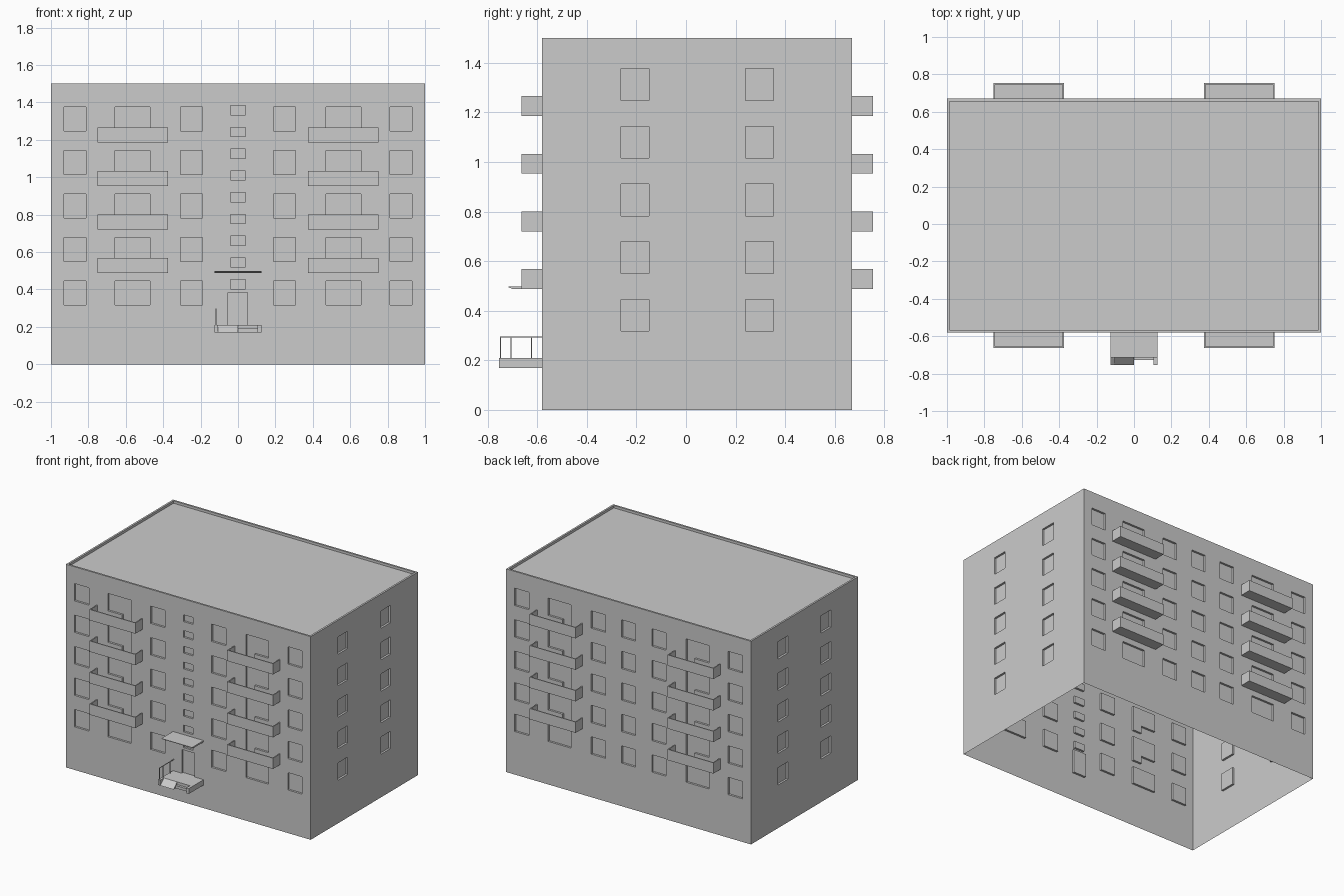
import bpy, bmesh
from mathutils import Vector

if "Cube" in bpy.data.objects:
    bpy.data.objects.remove(bpy.data.objects["Cube"])

HX, Y0, Y1, H = 1.0, -0.58, 0.67, 1.5
YC, HY = (Y0 + Y1) / 2, (Y1 - Y0) / 2
PITCH, DEPTH = 0.2325, 0.015
ROWS = [0.318 + PITCH * i for i in range(5)]


def finish(name, bm):
    me = bpy.data.meshes.new(name)
    bm.to_mesh(me)
    bm.free()
    ob = bpy.data.objects.new(name, me)
    bpy.context.collection.objects.link(ob)
    return ob


def prism(bm, profile, x0, x1):
    """Extrude a (y, z) profile along x."""
    a = [bm.verts.new((x0, y, z)) for y, z in profile]
    b = [bm.verts.new((x1, y, z)) for y, z in profile]
    n = len(profile)
    bm.faces.new(a)
    bm.faces.new(b[::-1])
    for i in range(n):
        j = (i + 1) % n
        bm.faces.new((a[i], b[i], b[j], a[j]))


def solids(name, parts):
    """Each part: (profile, x0, x1)."""
    bm = bmesh.new()
    for p in parts:
        prism(bm, *p)
    bmesh.ops.recalc_face_normals(bm, faces=bm.faces[:])
    return finish(name, bm)


def box(x0, x1, y0, y1, z0, z1):
    return ([(y0, z0), (y1, z0), (y1, z1), (y0, z1)], x0, x1)


def wall(bm, centre, u, half, holes):
    """Wall sheet with every hole (u0, u1, z0, z1) pushed inwards."""
    u, c = Vector(u), Vector(centre)
    inward = Vector((0, 0, 1)).cross(u)
    us = sorted({-half, half} | {round(v, 4) for h in holes for v in h[:2]})
    zs = sorted({0.0, H} | {round(v, 4) for h in holes for v in h[2:]})

    def quad(pts):
        bm.faces.new([bm.verts.new(c + u * a + inward * d + Vector((0, 0, z)))
                      for a, z, d in pts])

    def depth(i, j):
        if not (0 <= i < len(us) - 1 and 0 <= j < len(zs) - 1):
            return 0
        a, z = (us[i] + us[i + 1]) / 2, (zs[j] + zs[j + 1]) / 2
        return DEPTH if any(h[0] < a < h[1] and h[2] < z < h[3] for h in holes) else 0

    for i in range(len(us) - 1):
        for j in range(len(zs) - 1):
            a0, a1, z0, z1 = us[i], us[i + 1], zs[j], zs[j + 1]
            d, r, t = depth(i, j), depth(i + 1, j), depth(i, j + 1)
            quad([(a0, z0, d), (a1, z0, d), (a1, z1, d), (a0, z1, d)])
            if d != r:
                quad([(a1, z0, d), (a1, z0, r), (a1, z1, r), (a1, z1, d)])
            if d != t:
                quad([(a0, z1, d), (a1, z1, d), (a1, z1, t), (a0, z1, t)])


# window layout shared by the long facades
long_holes = []
for i, z in enumerate(ROWS):
    for s in (-1, 1):
        spans = [(0.813, 0.93, z), (0.47, 0.657, z), (0.19, 0.307, z)]
        if i:  # balcony door beside the wide window
            spans.append((0.47, 0.54, z - 0.055))
        for a, b, zb in spans:
            long_holes.append((min(s * a, s * b), max(s * a, s * b), zb, z + 0.128))

# entrance door, stairwell windows, back centre and side windows
front_extra = [(-0.053, 0.05, 0.21, 0.385)]
front_extra += [(-0.04, 0.04, 0.403 + 0.1163 * i, 0.453 + 0.1163 * i) for i in range(9)]
back_extra = [(-0.058, 0.058, z, z + 0.128) for z in ROWS]
side_holes = [(a, a + 0.113, z, z + 0.128) for z in ROWS for a in (-0.307, 0.194)]

# outer walls, open at the bottom
bm = bmesh.new()
wall(bm, (0, Y0, 0), (1, 0, 0), HX, long_holes + front_extra)
wall(bm, (0, Y1, 0), (-1, 0, 0), HX, long_holes + back_extra)
wall(bm, (HX, YC, 0), (0, 1, 0), HY, side_holes)
wall(bm, (-HX, YC, 0), (0, -1, 0), HY, side_holes)
bmesh.ops.remove_doubles(bm, verts=bm.verts[:], dist=0.0005)
bmesh.ops.recalc_face_normals(bm, faces=bm.faces[:])
finish("walls", bm)

# flat roof sunk behind a thin parapet
bm = bmesh.new()
f = bm.faces.new([bm.verts.new(p) for p in
                  ((-HX, Y0, H), (HX, Y0, H), (HX, Y1, H), (-HX, Y1, H))])
f.normal_update()
bmesh.ops.inset_individual(bm, faces=[f], thickness=0.014, use_even_offset=True)
bmesh.ops.inset_individual(bm, faces=[f], thickness=0.0, depth=-0.018)
finish("roof", bm)

# balconies: floor, front panel and two side panels
T, D, BH = 0.007, 0.083, 0.08
for side, yw, s in (("front", Y0, -1), ("back", Y1, 1)):
    for i in range(4):
        z = 0.488 + PITCH * i
        for cx in (-0.5625, 0.5625):
            x0, x1 = cx - 0.188, cx + 0.188
            ya, yb = sorted((yw, yw + s * D))
            fa, fb = sorted((yw + s * (D - T), yw + s * D))
            ia, ib = sorted((yw, yw + s * (D - T)))
            solids(f"{side}_balcony", [
                box(x0, x1, ya, yb, z, z + T),
                box(x0, x1, fa, fb, z + T, z + BH),
                box(x0, x0 + T, ia, ib, z + T, z + BH),
                box(x1 - T, x1, ia, ib, z + T, z + BH)])

# entrance porch: landing, curbs, ramp and one step
PB, PT, PE, PF = 0.17, 0.21, -0.71, -0.753
solids("porch", [
    box(-0.125, 0.125, PE, Y0, PB, PT),
    box(-0.125, -0.108, PF, PE, PB, PT),
    box(0.105, 0.125, PF, PE, PB, PT),
    ([(PE, PB), (PE, PT), (PF, PB)], -0.108, 0.0),
    box(0.0, 0.105, -0.728, PE, PB, 0.19)])

# canopy slab with a tapered underside
solids("canopy", [
    ([(Y0, 0.488), (Y0, 0.499), (-0.715, 0.499), (-0.715, 0.495), (-0.70, 0.488)],
     -0.125, 0.125)])

# thin handrail on the left of the porch
R = 0.002
rail = [box(-0.118 - R, -0.118 + R, -0.75, Y0, 0.293, 0.297)]
rail += [box(-0.118 - R, -0.118 + R, y - R, y + R, PT, 0.294)
         for y in (-0.748, -0.705, -0.623)]
solids("handrail", rail)
